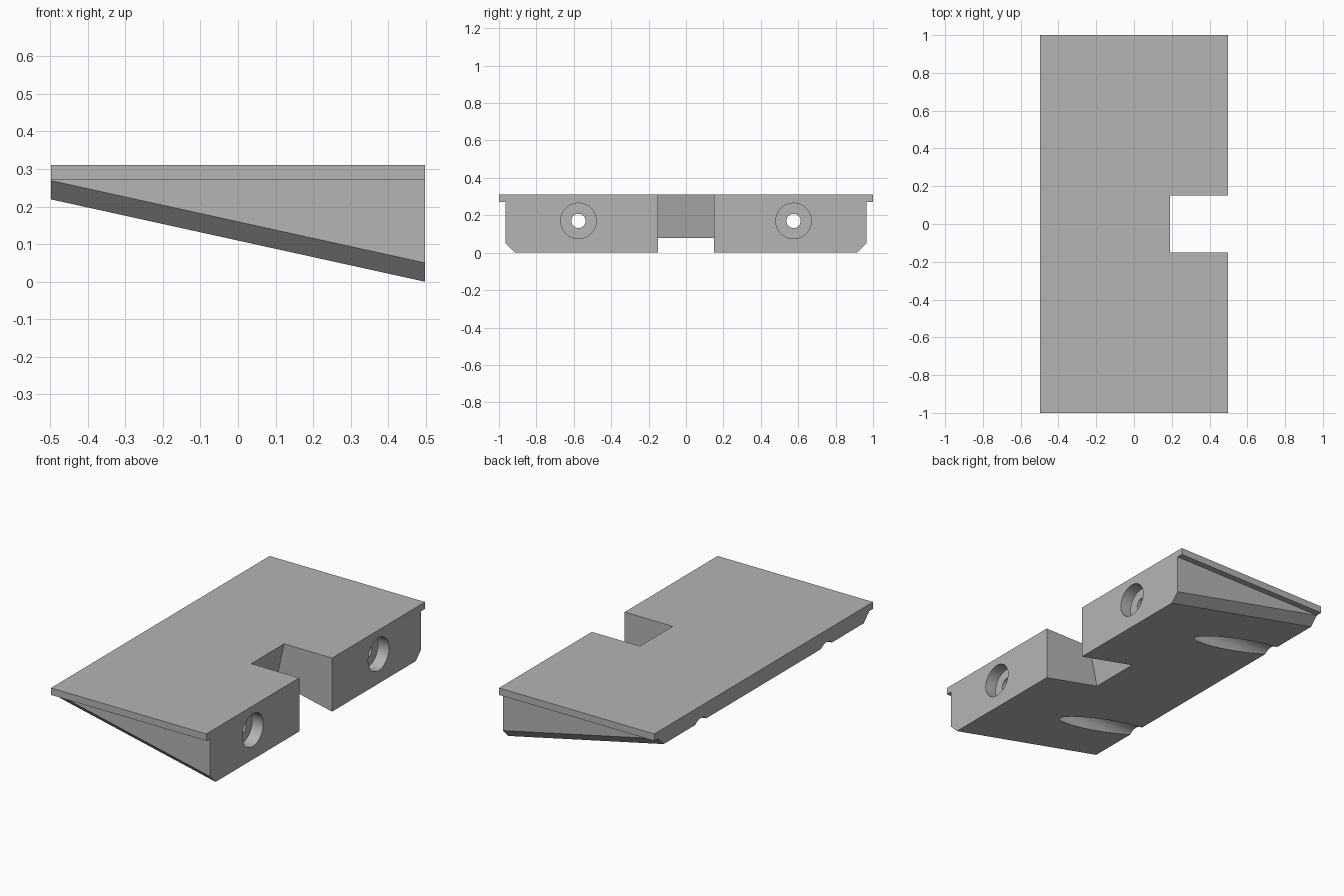
import bpy
import bmesh
import math

if "Cube" in bpy.data.objects:
    bpy.data.objects.remove(bpy.data.objects["Cube"])

HALF_X = 0.4975
TOP = 0.31
HOLE_Y, HOLE_Z = 0.575, 0.17

grey = bpy.data.materials.new("plain grey")
grey.use_nodes = True
grey.diffuse_color = (0.46, 0.46, 0.46, 1)
grey.node_tree.nodes["Principled BSDF"].inputs["Base Color"].default_value = grey.diffuse_color


def loft(name, start, end):
    """Solid between two matching outlines."""
    bm = bmesh.new()
    a = [bm.verts.new(p) for p in start]
    b = [bm.verts.new(p) for p in end]
    bm.faces.new(a)
    bm.faces.new(b[::-1])
    for i in range(len(a)):
        j = (i + 1) % len(a)
        bm.faces.new((a[j], a[i], b[i], b[j]))
    bmesh.ops.recalc_face_normals(bm, faces=bm.faces)
    mesh = bpy.data.meshes.new(name)
    bm.to_mesh(mesh)
    bm.free()
    obj = bpy.data.objects.new(name, mesh)
    bpy.context.collection.objects.link(obj)
    obj.data.materials.append(grey)
    return obj


def section(x, bottom):
    """Cross-section with overhanging lip and chamfered lower corners."""
    half = [(1, TOP), (1, 0.27), (0.965, 0.27), (0.965, bottom + 0.05), (0.915, bottom)]
    return [(x, y, z) for y, z in half] + [(x, -y, z) for y, z in half[::-1]]


def bore(x0, x1, radius, y):
    """Cylinder cutter along x."""
    bpy.ops.mesh.primitive_cylinder_add(
        vertices=64, radius=radius, depth=x1 - x0,
        location=((x0 + x1) / 2, y, HOLE_Z), rotation=(0, math.pi / 2, 0))
    obj = bpy.context.object
    obj.name = "bore_cutter"
    obj.data.materials.append(grey)
    return obj


# Wedge block with sloping underside
block = loft("wedge_block", section(HALF_X, 0), section(-HALF_X, 0.219))

# Slot whose inner wall is square to the sloping underside
slot = [(0.21, 0.4), (0.7, 0.4), (0.7, -0.1), (0.1, -0.1)]
cutters = [loft("slot_cutter", [(x, -0.15, z) for x, z in slot],
                [(x, 0.15, z) for x, z in slot])]

# Screw holes: shallow counterbore, through hole, wide bore from the thin end
for y in (-HOLE_Y, HOLE_Y):
    cutters.append(bore(HALF_X - 0.07, 0.6, 0.095, y))
    cutters.append(bore(-0.7, 0.55, 0.038, y))
    cutters.append(bore(-0.6, 0.1, 0.07, y))

bpy.context.view_layer.objects.active = block
for cutter in cutters:
    mod = block.modifiers.new("cut", "BOOLEAN")
    mod.operation = "DIFFERENCE"
    mod.solver = "EXACT"
    mod.object = cutter
    bpy.ops.object.modifier_apply(modifier=mod.name)
    bpy.data.objects.remove(cutter)

# Smooth bores, sharp edges
bpy.ops.object.select_all(action="DESELECT")
block.select_set(True)
bpy.ops.object.shade_smooth_by_angle(angle=math.radians(20))
